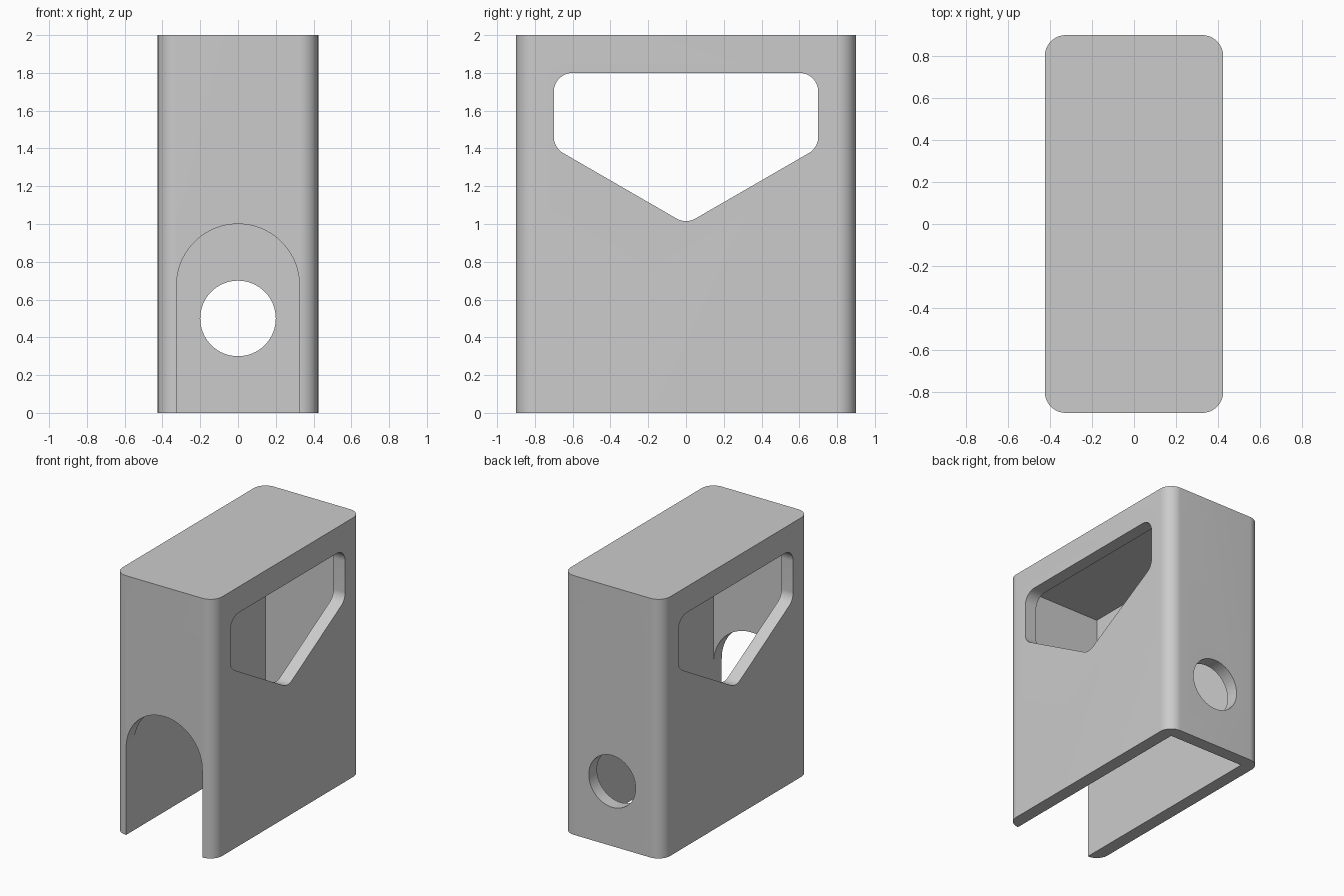
import bpy, bmesh, math
from mathutils import Vector, Matrix

cube = bpy.data.objects.get("Cube")
if cube:
    bpy.data.objects.remove(cube, do_unlink=True)

W, D, H, T = 0.85, 1.8, 2.0, 0.1   # width, depth, height, wall thickness


def fillet(points, radii, steps=16):
    """Outline with each corner replaced by an arc."""
    out = []
    for i, (p, r) in enumerate(zip(points, radii)):
        p = Vector(p)
        if r == 0:
            out.append(p)
            continue
        a = (Vector(points[i - 1]) - p).normalized()
        b = (Vector(points[(i + 1) % len(points)]) - p).normalized()
        half = a.angle(b) / 2
        centre = p + (a + b).normalized() * r / math.sin(half)
        start = p + a * r / math.tan(half) - centre
        end = p + b * r / math.tan(half) - centre
        turn = start.angle_signed(end)
        out += [centre + Matrix.Rotation(-turn * k / steps, 2) @ start
                for k in range(steps + 1)]
    return out


def rect(w, low, high):
    return [(-w, low), (w, low), (w, high), (-w, high)]


def prism(name, outline, place, low, high):
    """Solid made by sweeping an outline between two distances."""
    bm = bmesh.new()
    face = bm.faces.new([bm.verts.new(place(p.x, p.y, low)) for p in outline])
    shift = Vector(place(0, 0, high)) - Vector(place(0, 0, low))
    new = bmesh.ops.extrude_face_region(bm, geom=[face], use_keep_orig=True)["geom"]
    bmesh.ops.translate(bm, vec=shift,
                        verts=[v for v in new if isinstance(v, bmesh.types.BMVert)])
    bmesh.ops.remove_doubles(bm, verts=bm.verts, dist=1e-4)
    bmesh.ops.recalc_face_normals(bm, faces=bm.faces)
    mesh = bpy.data.meshes.new(name)
    bm.to_mesh(mesh)
    bm.free()
    obj = bpy.data.objects.new(name, mesh)
    bpy.context.collection.objects.link(obj)
    return obj


def along_x(u, v, d): return (d, u, v)
def along_y(u, v, d): return (u, d, v)
def along_z(u, v, d): return (u, v, d)


# Outer body with rounded upright edges
body = prism("housing", fillet(rect(W / 2, -D / 2, D / 2), [T] * 4), along_z, 0, H)

# Pentagon window outline pointing down at thirty degrees
shoulder = 1 + 0.7 * math.tan(math.radians(30))
window = [(0, 1), (0.7, shoulder), (0.7, 1.8), (-0.7, 1.8), (-0.7, shoulder)]
inner = W / 2 - T

cutters = [
    # Hollow interior, open at the bottom
    prism("cavity_cutter", fillet(rect(inner, T - D / 2, D / 2 - T), [0] * 4),
          along_z, -0.2, H - T),
    # Side windows, front archway and round back hole
    prism("window_cutter", fillet(window, [T] * 5), along_x, -1, 1),
    prism("arch_cutter", fillet(rect(inner, -0.2, 1), [0, 0, inner, inner], 32),
          along_y, -1.2, -0.6),
    prism("hole_cutter", fillet(rect(0.2, 0.3, 0.7), [0.2] * 4), along_y, 0.6, 1.2),
]

bpy.context.view_layer.objects.active = body
for cutter in cutters:
    mod = body.modifiers.new(cutter.name, "BOOLEAN")
    mod.operation = "DIFFERENCE"
    mod.solver = "EXACT"
    mod.object = cutter
    bpy.ops.object.modifier_apply(modifier=mod.name)
for cutter in cutters:
    bpy.data.objects.remove(cutter, do_unlink=True)

# Single grey finish
grey = bpy.data.materials.new("plain_grey")
grey.use_nodes = True
colour = (0.6, 0.6, 0.6, 1)
grey.diffuse_color = colour
grey.node_tree.nodes["Principled BSDF"].inputs["Base Color"].default_value = colour
body.data.materials.clear()
body.data.materials.append(grey)

bpy.ops.object.select_all(action="DESELECT")
body.select_set(True)
bpy.ops.object.shade_smooth_by_angle(angle=math.radians(30))
